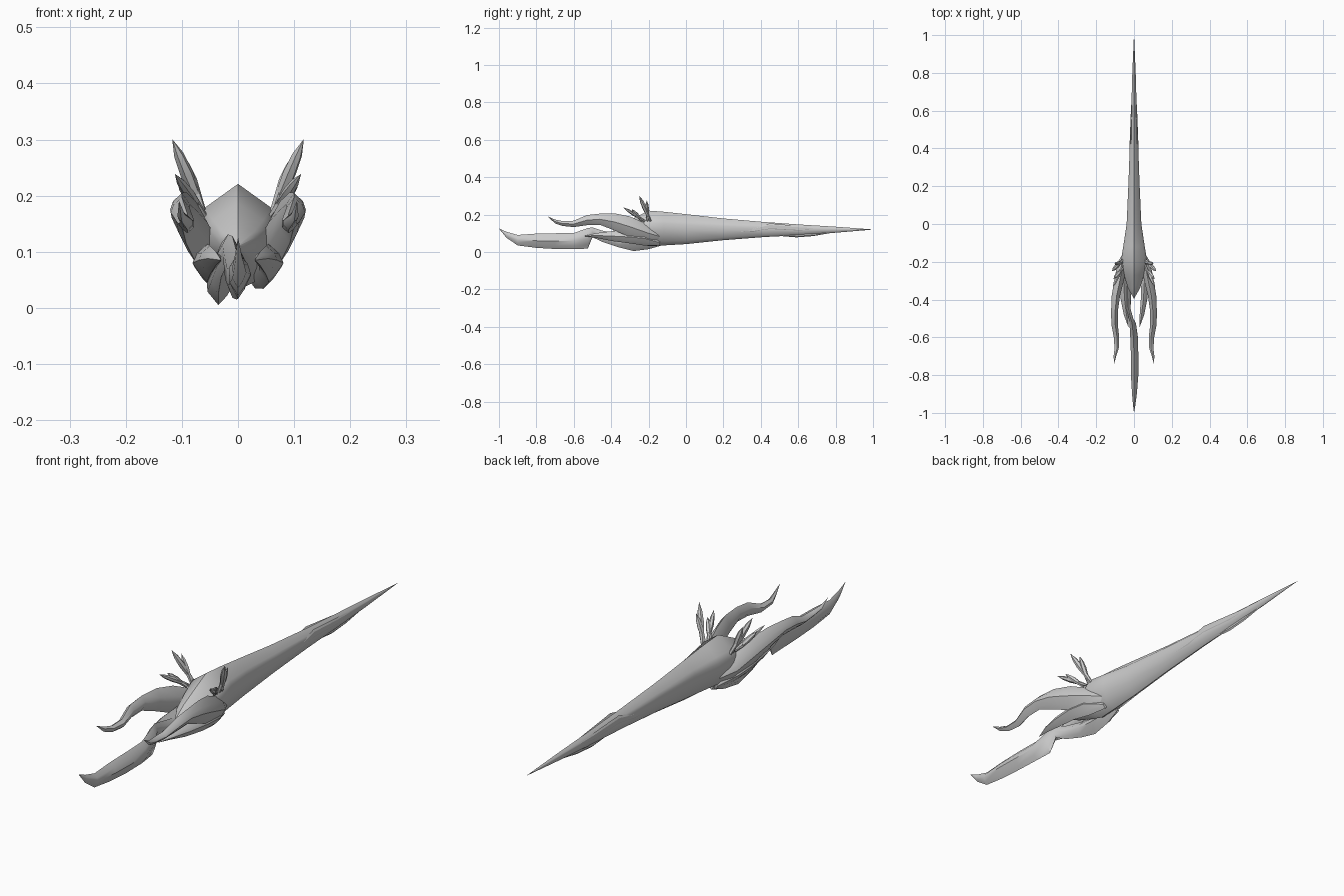
import bpy, bmesh, math
from mathutils import Vector

steel = bpy.data.materials.new("grey_steel")
steel.diffuse_color = (0.6, 0.6, 0.6, 1)

# cross-section outlines in unit x,z
KEEL = [(0, 1), (0.85, 0.55), (1, 0.3), (1, -0.1), (0.65, -0.75), (0, -1),
        (-0.65, -0.75), (-1, -0.1), (-1, 0.3), (-0.85, 0.55)]
LEAF = [(0, 1), (0.75, 0.5), (1, 0), (0.5, -0.6), (0, -1), (-0.65, -0.4), (-0.7, 0.3)]
SPINDLE = [(math.sin(a * math.pi / 3), math.cos(a * math.pi / 3)) for a in range(6)]


def finish(name, bm, angle):
    bmesh.ops.remove_doubles(bm, verts=bm.verts, dist=0.00005)
    bmesh.ops.recalc_face_normals(bm, faces=bm.faces)
    me = bpy.data.meshes.new(name)
    bm.to_mesh(me)
    bm.free()
    me.materials.append(steel)
    ob = bpy.data.objects.new(name, me)
    bpy.context.collection.objects.link(ob)
    bpy.ops.object.select_all(action='DESELECT')
    ob.select_set(True)
    bpy.context.view_layer.objects.active = ob
    bpy.ops.object.shade_smooth_by_angle(angle=math.radians(angle))
    return ob


def skin(bm, rings):
    rings = [[bm.verts.new(p) for p in r] for r in rings]
    n = len(rings[0])
    for a, b in zip(rings, rings[1:]):
        for i in range(n):
            j = (i + 1) % n
            bm.faces.new((a[i], a[j], b[j], b[i]))
    for r in (rings[0], rings[-1]):
        bm.faces.new(r)


def loft(name, outline, sections, side=1, angle=40):
    """Skin outlines placed along y; a section is x, y, z, half width, half height."""
    bm = bmesh.new()
    skin(bm, [[(side * (x + max(w, 0.0003) * u), y, z + max(h, 0.0003) * v) for u, v in outline]
              for x, y, z, w, h in sections])
    return finish(name, bm, angle)


def spike(name, base, tip, r, side):
    """Slender crystal between two points."""
    a, b = (Vector((side * p[0], p[1], p[2])) for p in (base, tip))
    d = (b - a).normalized()
    u = d.orthogonal().normalized()
    v = d.cross(u)
    bm = bmesh.new()
    skin(bm, [[a.lerp(b, t) + max(r * s, 0.0003) * (u * p + v * q) for p, q in SPINDLE]
              for t, s in ((0, 0.5), (0.55, 1), (0.8, 0.75), (1, 0))])
    return finish(name, bm, 25)


# long tapering shaft with a sloped, pointed front
loft("lance_shaft", KEEL, [
    (0, -0.395, 0.11, 0, 0), (0, -0.34, 0.115, 0.032, 0.035), (0, -0.27, 0.12, 0.053, 0.066),
    (0, -0.20, 0.126, 0.07, 0.095), (0, -0.12, 0.125, 0.057, 0.09), (0, 0, 0.122, 0.039, 0.08),
    (0, 0.2, 0.121, 0.03, 0.058), (0, 0.42, 0.12, 0.022, 0.04), (0, 0.62, 0.118, 0.014, 0.028),
    (0, 0.8, 0.119, 0.009, 0.016), (0, 1.0, 0.12, 0, 0)])

for side, tag in ((-1, "left"), (1, "right")):
    # curling horns
    loft(tag + "_horn", LEAF, [
        (0.035, -0.13, 0.08, 0.008, 0.015), (0.055, -0.2, 0.1, 0.03, 0.045),
        (0.075, -0.3, 0.135, 0.03, 0.055), (0.092, -0.38, 0.16, 0.026, 0.046),
        (0.1, -0.46, 0.175, 0.021, 0.03), (0.1, -0.53, 0.17, 0.02, 0.027),
        (0.09, -0.6, 0.15, 0.017, 0.017), (0.09, -0.66, 0.152, 0.013, 0.013),
        (0.1, -0.7, 0.163, 0.008, 0.01), (0.105, -0.74, 0.19, 0, 0)], side)
    # shorter claws beneath the horns
    loft(tag + "_claw", LEAF, [
        (0.03, -0.14, 0.05, 0.01, 0.015), (0.045, -0.22, 0.072, 0.032, 0.038),
        (0.055, -0.3, 0.08, 0.026, 0.034), (0.05, -0.4, 0.085, 0.02, 0.026),
        (0.04, -0.48, 0.088, 0.014, 0.013), (0.03, -0.545, 0.085, 0, 0)], side)
    # crown of crystals
    for i, (tip, r) in enumerate([((0.117, -0.25, 0.3), 0.012), ((0.102, -0.21, 0.275), 0.011),
                                  ((0.112, -0.335, 0.238), 0.01), ((0.108, -0.29, 0.228), 0.011)]):
        spike(f"{tag}_crystal_{i + 1}", (0.06, -0.19 - 0.015 * i, 0.165), tip, r, side)
    # barbs lying along the rear of the shaft
    loft(tag + "_barb", SPINDLE, [
        (0.024, 0.25, 0.104, 0, 0), (0.021, 0.36, 0.118, 0.004, 0.012),
        (0.018, 0.45, 0.135, 0.005, 0.018), (0.013, 0.6, 0.125, 0.004, 0.014),
        (0.006, 0.78, 0.122, 0, 0)], side, 25)

# small flap under the rear of the shaft
loft("rear_flap", SPINDLE, [(0, 0.45, 0.09, 0, 0), (0, 0.59, 0.09, 0.006, 0.012),
                            (0, 0.68, 0.095, 0.005, 0.01), (0, 0.85, 0.115, 0, 0)], 1, 25)

# offset keel with a narrow neck leading into the long front blade
loft("front_blade", LEAF, [
    (-0.02, -0.13, 0.05, 0.01, 0.015), (-0.03, -0.2, 0.045, 0.025, 0.03),
    (-0.035, -0.28, 0.045, 0.03, 0.04), (-0.035, -0.36, 0.06, 0.02, 0.035),
    (-0.03, -0.45, 0.085, 0.012, 0.03), (-0.018, -0.5, 0.105, 0.014, 0.026),
    (-0.01, -0.525, 0.073, 0.02, 0.055), (-0.003, -0.6, 0.058, 0.024, 0.043),
    (0, -0.7, 0.058, 0.023, 0.042), (0, -0.8, 0.06, 0.023, 0.038),
    (0, -0.9, 0.063, 0.015, 0.028), (0, -0.96, 0.092, 0.007, 0.016), (0, -1, 0.125, 0, 0)])
